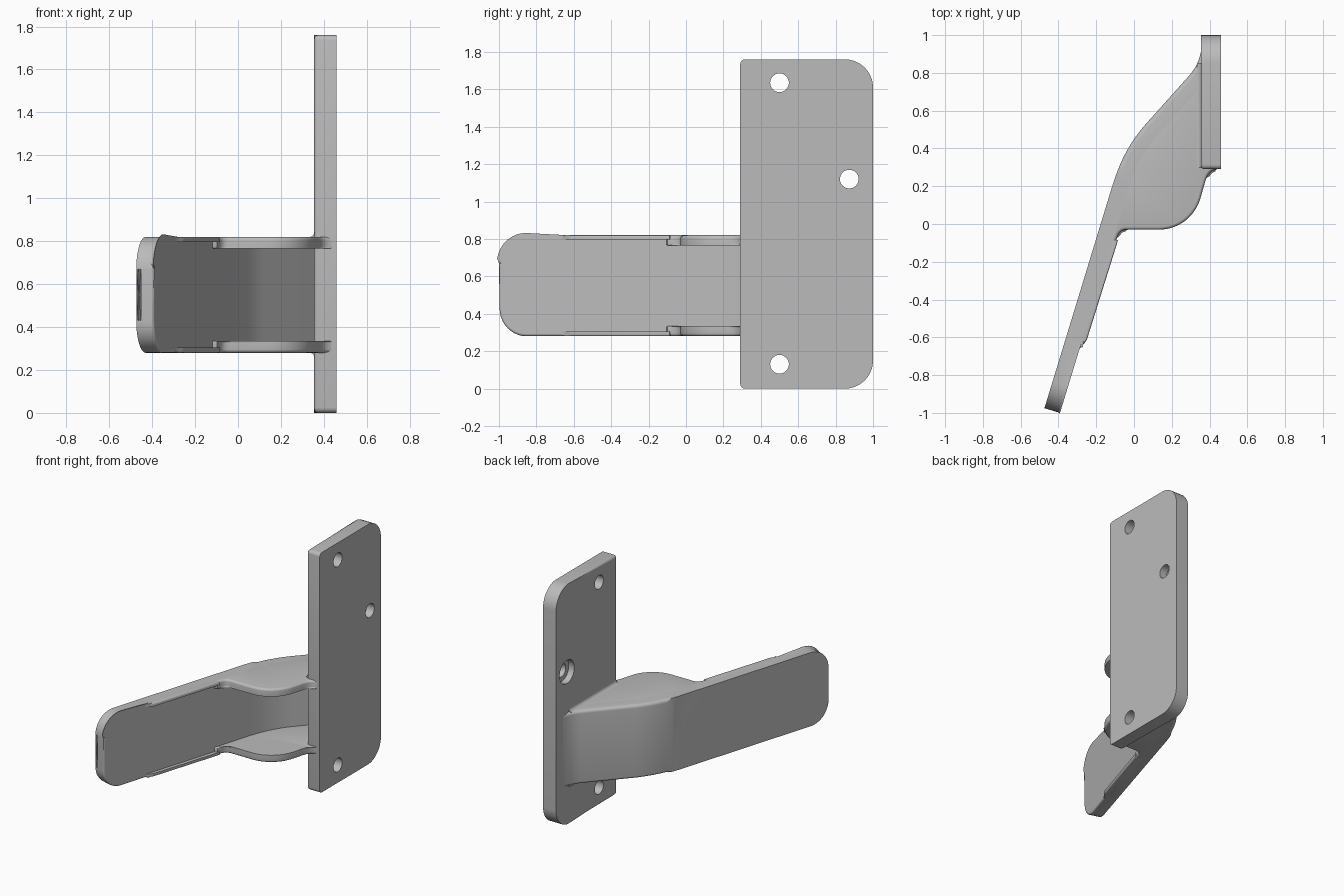
import bpy, bmesh, math
from mathutils import Vector
from mathutils.geometry import interpolate_bezier

cube = bpy.data.objects.get("Cube")
if cube:
    bpy.data.objects.remove(cube, do_unlink=True)

grey = bpy.data.materials.new("plain grey")
grey.use_nodes = True
GREY = (0.5, 0.5, 0.5, 1)
grey.diffuse_color = GREY
grey.node_tree.nodes["Principled BSDF"].inputs["Base Color"].default_value = GREY

Z_LOW, Z_HIGH = 0.28, 0.82
Z_MID, HALF = (Z_LOW + Z_HIGH) / 2, (Z_HIGH - Z_LOW) / 2
THICK = 0.086


def finish(name, bm):
    bmesh.ops.recalc_face_normals(bm, faces=bm.faces)
    mesh = bpy.data.meshes.new(name)
    bm.to_mesh(mesh)
    bm.free()
    mesh.materials.append(grey)
    obj = bpy.data.objects.new(name, mesh)
    bpy.context.collection.objects.link(obj)
    return obj


def smooth(obj):
    bpy.ops.object.select_all(action='DESELECT')
    obj.select_set(True)
    bpy.context.view_layer.objects.active = obj
    bpy.ops.object.shade_smooth_by_angle(angle=math.radians(35))


def bevel(bm, edges, width, segments=4):
    bmesh.ops.bevel(bm, geom=edges, offset=width, segments=segments,
                    profile=0.5, affect='EDGES', clamp_overlap=True)


def prism(name, pts, place, low, high, round_low=0, round_high=0):
    """Extrude a 2D outline; place(a, b, h) gives the 3D point."""
    bm = bmesh.new()
    rings = [[bm.verts.new(place(a, b, h)) for a, b in pts] for h in (low, high)]
    caps = [bm.faces.new(r) for r in rings]
    n = len(pts)
    for i in range(n):
        j = (i + 1) % n
        bm.faces.new((rings[0][i], rings[0][j], rings[1][j], rings[1][i]))
    rims = [list(c.edges) for c in caps]
    for rim, width in zip(rims, (round_low, round_high)):
        if width:
            bevel(bm, rim, width)
    return finish(name, bm)


def along_z(a, b, h):
    return (a, b, h)


def along_x(a, b, h):
    return (h, a, b)


def along_y(a, b, h):
    return (a, h, b)


def arc(cx, cy, r, start, end, steps=10):
    return [(cx + r * math.cos(math.radians(start + (end - start) * i / steps)),
             cy + r * math.sin(math.radians(start + (end - start) * i / steps)))
            for i in range(steps + 1)]


def bezier(a, b, c, d, n=10):
    return [p.to_2d() for p in interpolate_bezier(*[Vector((*q, 0)) for q in (a, b, c, d)], n)]


# Mounting plate: large rear corners, small front corners
Y0, Y1, TOP, BIG, SMALL = 0.29, 1.0, 1.76, 0.15, 0.025
X0, X1 = 0.355, 0.46
outline = (arc(Y1 - BIG, BIG, BIG, -90, 0) + arc(Y1 - BIG, TOP - BIG, BIG, 0, 90)
           + arc(Y0 + SMALL, TOP - SMALL, SMALL, 90, 180, 4)
           + arc(Y0 + SMALL, SMALL, SMALL, 180, 270, 4))
plate = prism("mounting_plate", outline, along_x, X0, X1, round_low=0.018)

# Screw holes, the middle one counterbored
cuts = [(0.5, 1.635, 0.05, 0.3, 0.5), (0.5, 0.13, 0.05, 0.3, 0.5),
        (0.873, 1.12, 0.05, 0.3, 0.5), (0.873, 1.12, 0.085, 0.3, 0.4)]
for y, z, r, low, high in cuts:
    cutter = prism("hole_cutter", arc(y, z, r, 0, 348.75, 31), along_x, low, high)
    cutter.hide_render = True
    mod = plate.modifiers.new("hole", 'BOOLEAN')
    mod.operation, mod.solver, mod.object = 'DIFFERENCE', 'EXACT', cutter
    bpy.context.view_layer.objects.active = plate
    bpy.ops.object.modifier_apply(modifier=mod.name)
    bpy.data.objects.remove(cutter, do_unlink=True)
smooth(plate)

# Outer path of the arm, from plate to tip
path = bezier((0.362, 0.96), (0.35, 0.87), (0.335, 0.84), (0.296, 0.79))
path += bezier((0.05, 0.515), (-0.03, 0.42), (-0.08, 0.32), (-0.12, 0.185), 12)
bend_end, tip = path[-1], Vector((-0.474, -0.975))
run = (tip - bend_end).normalized()
rim_start = bend_end + run * 0.3
rim_end = bend_end + run * 0.83
path += [rim_start, rim_end]
tip_first = len(path) - 1
heights = [HALF] * len(path)
for i in range(11):
    t = math.radians(9 * i)
    path.append(tip + run * (BIG * math.sin(t) - BIG))
    heights.append(HALF - BIG + BIG * math.cos(t))


def shifted(i, dist):
    """Path point moved towards the inner side."""
    a, b = path[max(i - 1, 0)], path[min(i + 1, len(path) - 1)]
    d = run if i >= tip_first - 1 else (b - a).normalized()
    return path[i] + Vector((-d.y, d.x)) * dist


# Arm blade with rounded tip and rounded outer edge
bm = bmesh.new()
sides = []
for dist in (0, THICK):
    row = []
    for i, h in enumerate(heights):
        p = shifted(i, dist)
        row.append([bm.verts.new((p.x, p.y, Z_MID + s * h)) for s in (-1, 1)])
    sides.append(row)
outer_faces = []
for row in sides:
    faces = [bm.faces.new((row[i][0], row[i + 1][0], row[i + 1][1], row[i][1]))
             for i in range(tip_first)]
    end = row[tip_first:]
    faces.append(bm.faces.new([v[0] for v in end] + [v[1] for v in reversed(end)]))
    outer_faces.append(faces)
outer, inner = sides
for i in range(len(path) - 1):
    for k in (0, 1):
        bm.faces.new((outer[i][k], outer[i + 1][k], inner[i + 1][k], inner[i][k]))
for i in (0, -1):
    bm.faces.new((outer[i][0], outer[i][1], inner[i][1], inner[i][0]))
start_edge = bm.edges.get(outer[0])
skin, inside = set(outer_faces[0]), set(outer_faces[1])
edges = [e for e in bm.edges if e != start_edge
         and sum(f in skin for f in e.link_faces) == 1]
tip_edges = [e for e in outer_faces[1][-1].edges
             if sum(f in inside for f in e.link_faces) == 1]
bevel(bm, edges, 0.045, 5)
bevel(bm, [e for e in tip_edges if e.is_valid], 0.012, 3)
smooth(finish("arm_blade", bm))

# Web outline: free edge sweeps from the blade to the plate front
free = bezier((-0.098, -0.10), (-0.083, -0.04), (-0.07, -0.03), (-0.035, -0.03), 7)
free += bezier((0.13, -0.03), (0.24, -0.03), (0.32, 0.04), (0.35, 0.13), 12)
free += bezier((0.37, 0.20), (0.385, 0.26), (0.40, 0.285), (0.445, 0.292), 8)
free += [(0.445, 0.33), (0.42, 0.75)]
back = [shifted(i, 0.05) for i in range(7, tip_first)]
web = [tuple(p) for p in free + back]

# Narrow rim along the blade's inner edges
ra, rb = bend_end + run * 0.25, rim_end
side = Vector((-run.y, run.x))
rim = [ra + side * 0.05, ra + side * 0.113, rb - run * 0.03 + side * 0.109,
       rb - run * 0.012 + side * 0.104, rb + run * 0.012 + side * 0.09,
       rb + run * 0.03 + side * THICK, rb + side * 0.05]

# Fillet between arm and plate
R = 0.022
fillet = [(X0 + 0.01, -0.01)] + arc(X0 - R, R, R, -90, 0, 6) + [(X0 + 0.01, R)]

for label, edge, sign in (("upper", Z_HIGH, 1), ("lower", Z_LOW, -1)):
    smooth(prism(label + "_web", web, along_z, edge - sign * 0.055, edge,
                 round_low=0.01, round_high=0.016))
    smooth(prism(label + "_rim", rim, along_z, edge - sign * 0.024, edge,
                 round_high=0.01))
    smooth(prism(label + "_fillet", [(x, edge + sign * z) for x, z in fillet],
                 along_y, Y0 + 0.01, 0.85))
